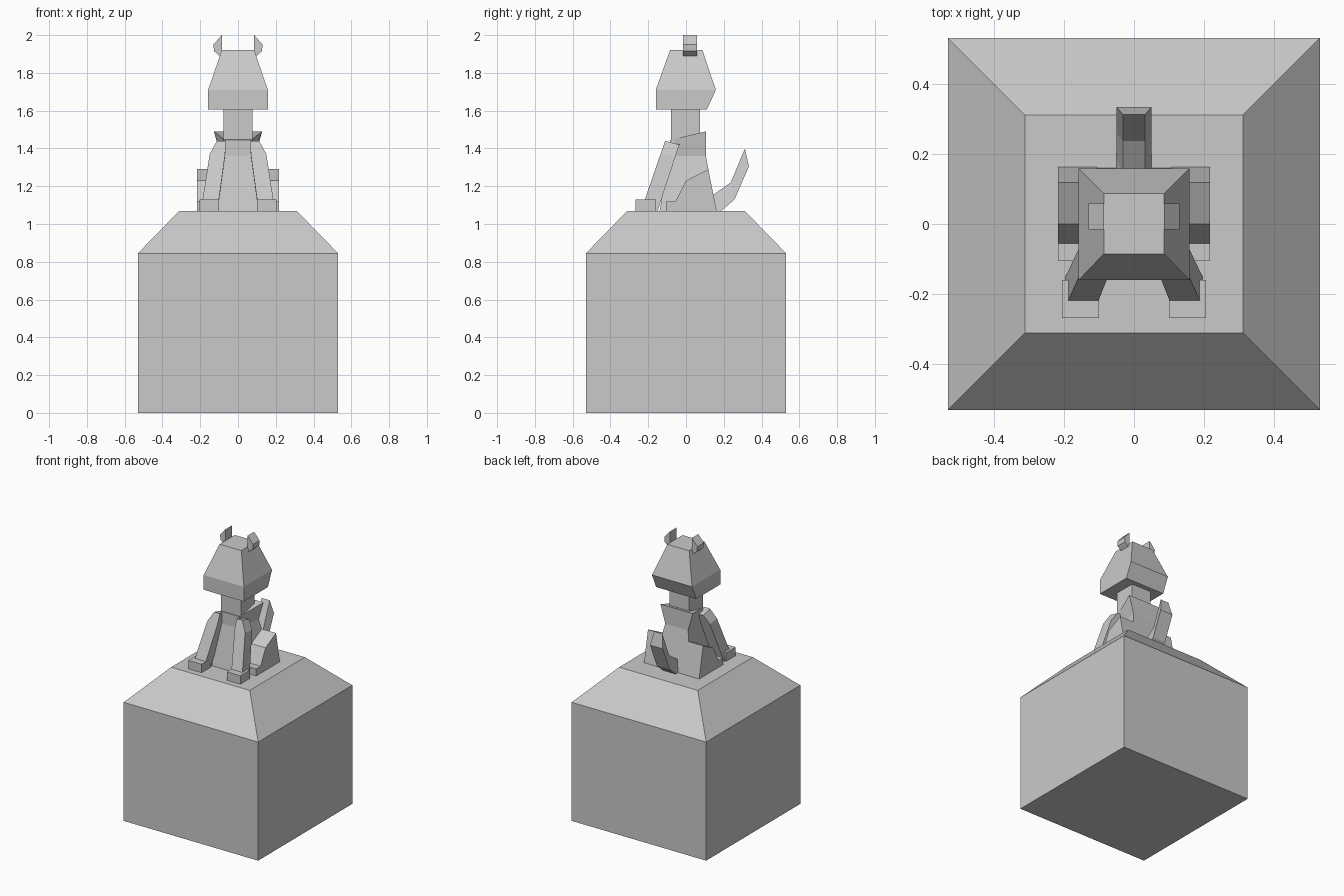
import bpy
import bmesh

default = bpy.data.objects.get("Cube")
if default:
    bpy.data.objects.remove(default, do_unlink=True)

stone = bpy.data.materials.new("grey_stone")
stone.use_nodes = True
GREY = (0.59, 0.59, 0.59, 1)
stone.diffuse_color = GREY
stone.node_tree.nodes["Principled BSDF"].inputs["Base Color"].default_value = GREY


def loft(name, rings, mirror=False):
    """Skin a stack of matching rings, cap both ends, optionally mirror in x."""
    bm = bmesh.new()
    loops = [[bm.verts.new(p) for p in ring] for ring in rings]
    n = len(loops[0])
    for a, b in zip(loops, loops[1:]):
        for i in range(n):
            j = (i + 1) % n
            bm.faces.new((a[i], a[j], b[j], b[i]))
    bm.faces.new(loops[0][::-1])
    bm.faces.new(loops[-1])
    bmesh.ops.recalc_face_normals(bm, faces=bm.faces[:])
    mesh = bpy.data.meshes.new(name)
    bm.to_mesh(mesh)
    bm.free()
    mesh.materials.append(stone)
    obj = bpy.data.objects.new(name, mesh)
    bpy.context.collection.objects.link(obj)
    if mirror:
        mod = obj.modifiers.new("Mirror", "MIRROR")
        mod.use_mirror_merge = False
    return obj


def rect(x0, x1, y0, y1, z):
    return [(x0, y0, z), (x1, y0, z), (x1, y1, z), (x0, y1, z)]


def centred(w, y0, y1, z):
    return rect(-w, w, y0, y1, z)


def side_prism(name, profile, x0, x1, mirror=False):
    """Extrude a (y, z) outline along x."""
    return loft(name, [[(x, y, z) for y, z in profile] for x in (x0, x1)], mirror)


# Pedestal with sloped shoulders
loft("pedestal", [centred(h, -h, h, z) for h, z in
                  ((0.53, 0), (0.53, 0.845), (0.31, 1.07))])

# Torso: sections run front to back corners, shoulders flare at the rear
torso = []
for front_w, back_w, y0, y1, z0, z1 in (
        (0.11, 0.15, -0.14, 0.16, 1.07, 1.07),
        (0.07, 0.09, -0.085, 0.105, 1.36, 1.36),
        (0.07, 0.128, -0.085, 0.105, 1.445, 1.49)):
    torso.append([(-front_w, y0, z0), (front_w, y0, z0),
                  (back_w, y1, z1), (-back_w, y1, z1)])
loft("torso", torso)

# Neck and head
loft("neck", [centred(0.078, -0.08, 0.075, z) for z in (1.42, 1.62)])
loft("head", [centred(0.158, -0.16, 0.11, 1.605),
              centred(0.158, -0.16, 0.158, 1.71),
              centred(0.086, -0.085, 0.087, 1.92)])

# Ears: outline in x and z, extruded along y
ear = [(0.086, 2.0), (0.13, 1.95), (0.127, 1.915), (0.098, 1.89), (0.086, 1.9)]
loft("ears", [[(x, y, z) for x, z in ear] for y in (-0.016, 0.058)], True)

# Front legs leaning back to the shoulders, with block paws
loft("front_legs", [
    [(0.108, -0.235, 1.08), (0.195, -0.235, 1.08),
     (0.195, -0.15, 1.07), (0.108, -0.15, 1.07)],
    [(0.068, -0.135, 1.37), (0.15, -0.135, 1.37),
     (0.15, -0.055, 1.36), (0.068, -0.055, 1.36)],
    [(0.065, -0.11, 1.44), (0.112, -0.11, 1.44),
     (0.112, -0.035, 1.42), (0.065, -0.035, 1.42)]], True)
loft("front_paws", [rect(0.1, 0.205, -0.267, -0.16, z) for z in (1.07, 1.13)], True)

# Hind legs: haunch and foot in one outline
side_prism("hind_legs", [(-0.105, 1.07), (-0.105, 1.12), (-0.055, 1.12), (0.0, 1.23),
                         (0.118, 1.29), (0.162, 1.07)], 0.105, 0.217, True)

# Tail: narrow inner side, wider outer side
tail = []
for inner, outer in (((0.13, 1.15), (0.15, 1.07)), ((0.145, 1.155), (0.187, 1.07)),
                     ((0.237, 1.22), (0.257, 1.13)), ((0.312, 1.4), (0.333, 1.305))):
    tail.append([(-0.032, *inner), (0.032, *inner), (0.05, *outer), (-0.05, *outer)])
loft("tail", tail)
